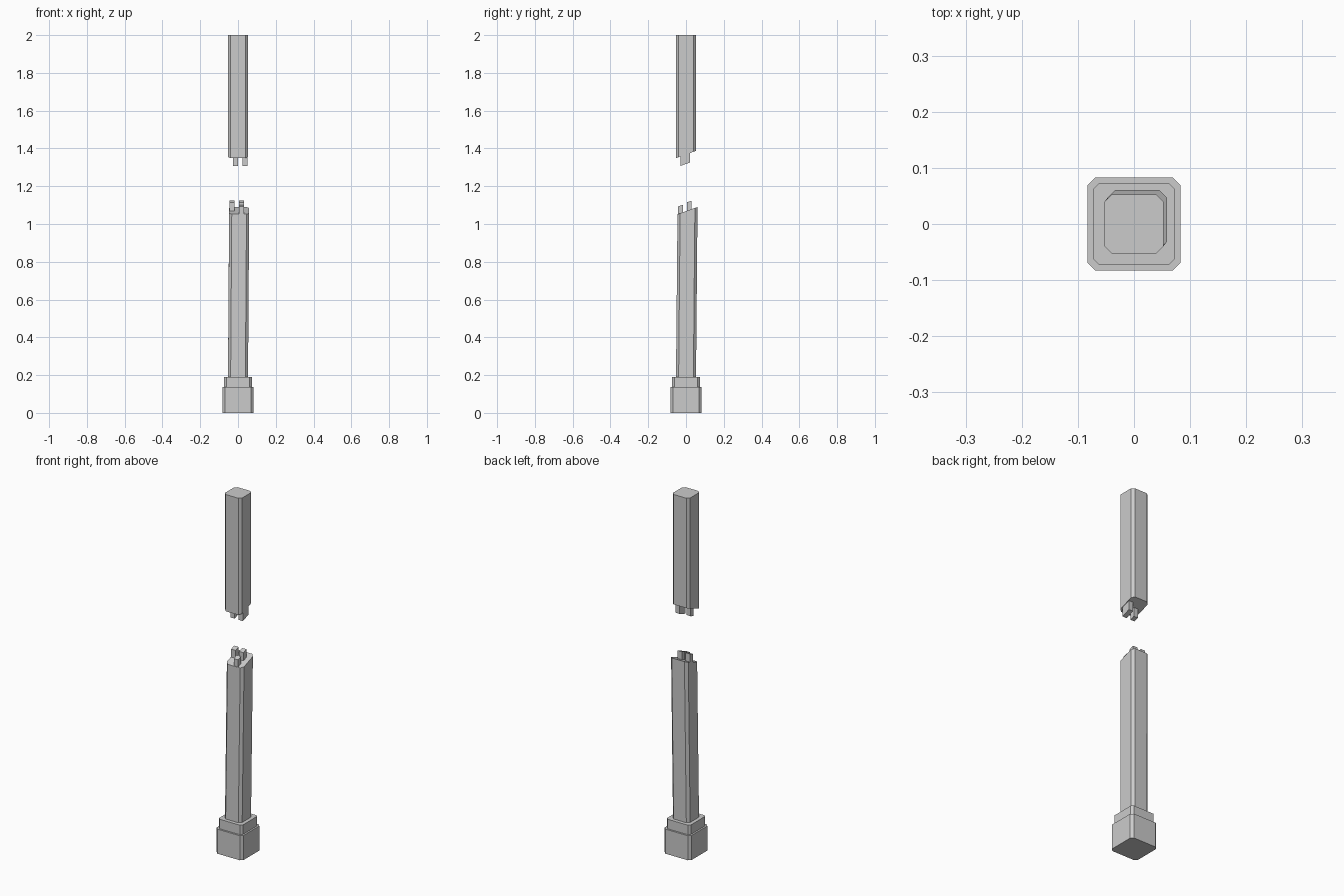
import bpy, bmesh

if "Cube" in bpy.data.objects:
    bpy.data.objects.remove(bpy.data.objects["Cube"])


def outline(half, cut, dx=0.0, dy=0.0):
    """Chamfered square, counter-clockwise."""
    a, b = half, half - cut
    pts = [(a, -b), (a, b), (b, a), (-b, a), (-a, b), (-a, -b), (-b, -a), (b, -a)]
    return [(x + dx, y + dy) for x, y in pts]


def box_outline(x0, x1, y0, y1):
    return [(x0, y0), (x1, y0), (x1, y1), (x0, y1)]


def prism(name, low, high, z_low, z_high):
    """Join two outlines; each height is a function of y so ends can slope."""
    bm = bmesh.new()
    bottom = [bm.verts.new((x, y, z_low(y))) for x, y in low]
    top = [bm.verts.new((x, y, z_high(y))) for x, y in high]
    n = len(low)
    bm.faces.new(bottom[::-1])
    bm.faces.new(top)
    for i in range(n):
        j = (i + 1) % n
        bm.faces.new((bottom[i], bottom[j], top[j], top[i]))
    bmesh.ops.recalc_face_normals(bm, faces=bm.faces)
    mesh = bpy.data.meshes.new(name)
    bm.to_mesh(mesh)
    bm.free()
    obj = bpy.data.objects.new(name, mesh)
    bpy.context.collection.objects.link(obj)


def flat(z):
    return lambda y: z


def slope(z, k=0.36):
    return lambda y: z + k * y


# Stepped base
base = outline(0.083, 0.014)
prism("plinth", base, base, flat(0), flat(0.137))
collar = outline(0.073, 0.011)
prism("collar", collar, collar, flat(0.137), flat(0.19))

# Broken lower post, leaning slightly to the back right
prism("lower_post", outline(0.053, 0.014), outline(0.053, 0.014, 0.006, 0.008),
      flat(0.19), slope(1.068))

# Upper post, straight with a sloping break
shaft = outline(0.053, 0.014)
prism("upper_post", shaft, shaft, slope(1.368), flat(2.0))

# Splinters standing on the lower break
for i, (x, y, rise) in enumerate([(-0.045, 0.004, 0.045), (0.004, 0.004, 0.045),
                                  (0.004, -0.043, 0.040)]):
    o = box_outline(x, x + 0.027, y, y + 0.026)
    prism(f"lower_splinter_{i + 1}", o, o, slope(1.06), slope(1.068 + rise))

# Splinters hanging from the upper break
for i, (x, y) in enumerate([(-0.027, -0.028), (0.024, -0.028), (0.024, -0.004)]):
    o = box_outline(x, x + 0.026, y, y + 0.025)
    prism(f"upper_splinter_{i + 1}", o, o, slope(1.318), slope(1.376))
